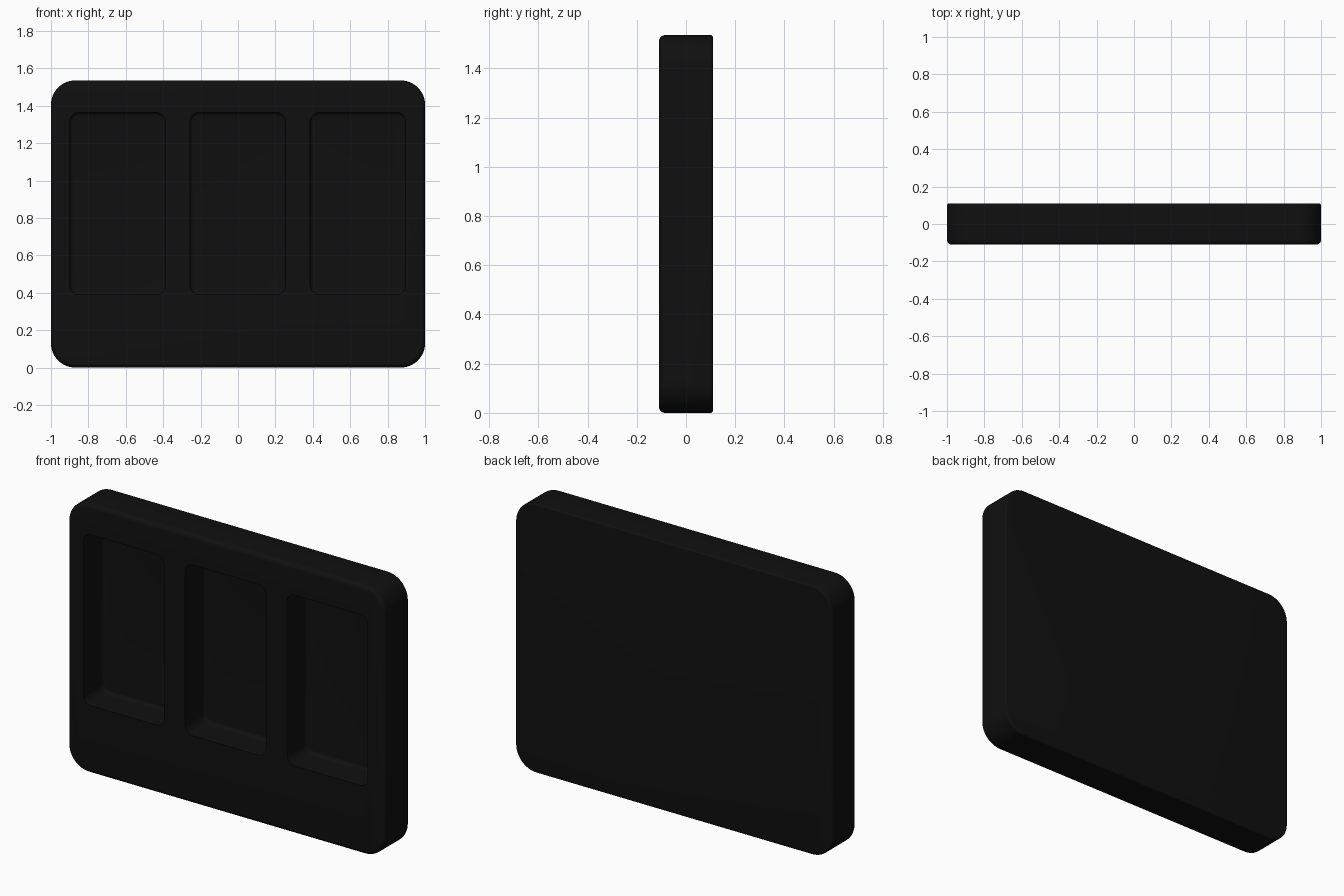
import bpy, bmesh
from math import sin, cos, pi

if "Cube" in bpy.data.objects:
    bpy.data.objects.remove(bpy.data.objects["Cube"])

black = bpy.data.materials.new("matte_black")
black.diffuse_color = (0.005, 0.005, 0.005, 1)
black.use_nodes = True
black.node_tree.nodes["Principled BSDF"].inputs["Base Color"].default_value = black.diffuse_color


def rounded_block(name, cx, cz, w, h, radius, rings, seg=12):
    """Loft rounded rectangles along y; rings = (y, inset) from front to back."""
    bm = bmesh.new()
    loops = []
    for y, inset in rings:
        r = max(radius - inset, 0.004)
        loop = []
        for k, (sx, sz) in enumerate(((1, 1), (-1, 1), (-1, -1), (1, -1))):
            for i in range(seg + 1):
                a = (k + i / seg) * pi / 2
                loop.append(bm.verts.new((cx + sx * (w / 2 - inset - r) + r * cos(a), y,
                                          cz + sz * (h / 2 - inset - r) + r * sin(a))))
        loops.append(loop)
    n = len(loops[0])
    for a, b in zip(loops, loops[1:]):
        for i in range(n):
            bm.faces.new((a[i], a[(i + 1) % n], b[(i + 1) % n], b[i]))
    bm.faces.new(loops[0])
    bm.faces.new(loops[-1])
    bmesh.ops.recalc_face_normals(bm, faces=bm.faces[:])
    me = bpy.data.meshes.new(name)
    bm.to_mesh(me)
    bm.free()
    ob = bpy.data.objects.new(name, me)
    bpy.context.collection.objects.link(ob)
    return ob


def fillet(y, r, front, steps=5):
    """Quarter-round edge: rings starting (front) or ending (back) at depth y."""
    pts = [(r * (1 - cos(i / steps * pi / 2)), r * (1 - sin(i / steps * pi / 2)))
           for i in range(steps + 1)]
    return [(y + d, s) for d, s in pts] if front else [(y - d, s) for d, s in reversed(pts)]


# Main plate with softer front edge
F, B = -0.11, 0.11
plate = rounded_block("plate", 0, 0.7675, 2.0, 1.535, 0.13,
                      fillet(F, 0.025, True) + fillet(B, 0.01, False))
plate.data.materials.append(black)

# Three deep rounded pockets cut into the front
floor_y = F + 0.175
for i, x in enumerate((-0.645, -0.002, 0.641)):
    cutter = rounded_block(f"pocket_cutter_{i}", x, 0.877, 0.51, 0.975, 0.05,
                           [(F - 0.05, 0)] + fillet(floor_y, 0.02, False), seg=8)
    cutter.data.materials.append(black)
    cutter.hide_render = True
    mod = plate.modifiers.new(f"pocket_{i}", 'BOOLEAN')
    mod.operation = 'DIFFERENCE'
    mod.solver = 'EXACT'
    mod.object = cutter

# Apply the cuts, drop the helpers and smooth
bpy.context.view_layer.objects.active = plate
plate.select_set(True)
for mod in list(plate.modifiers):
    cutter = mod.object
    bpy.ops.object.modifier_apply(modifier=mod.name)
    bpy.data.objects.remove(cutter)
bpy.ops.object.shade_smooth_by_angle()
